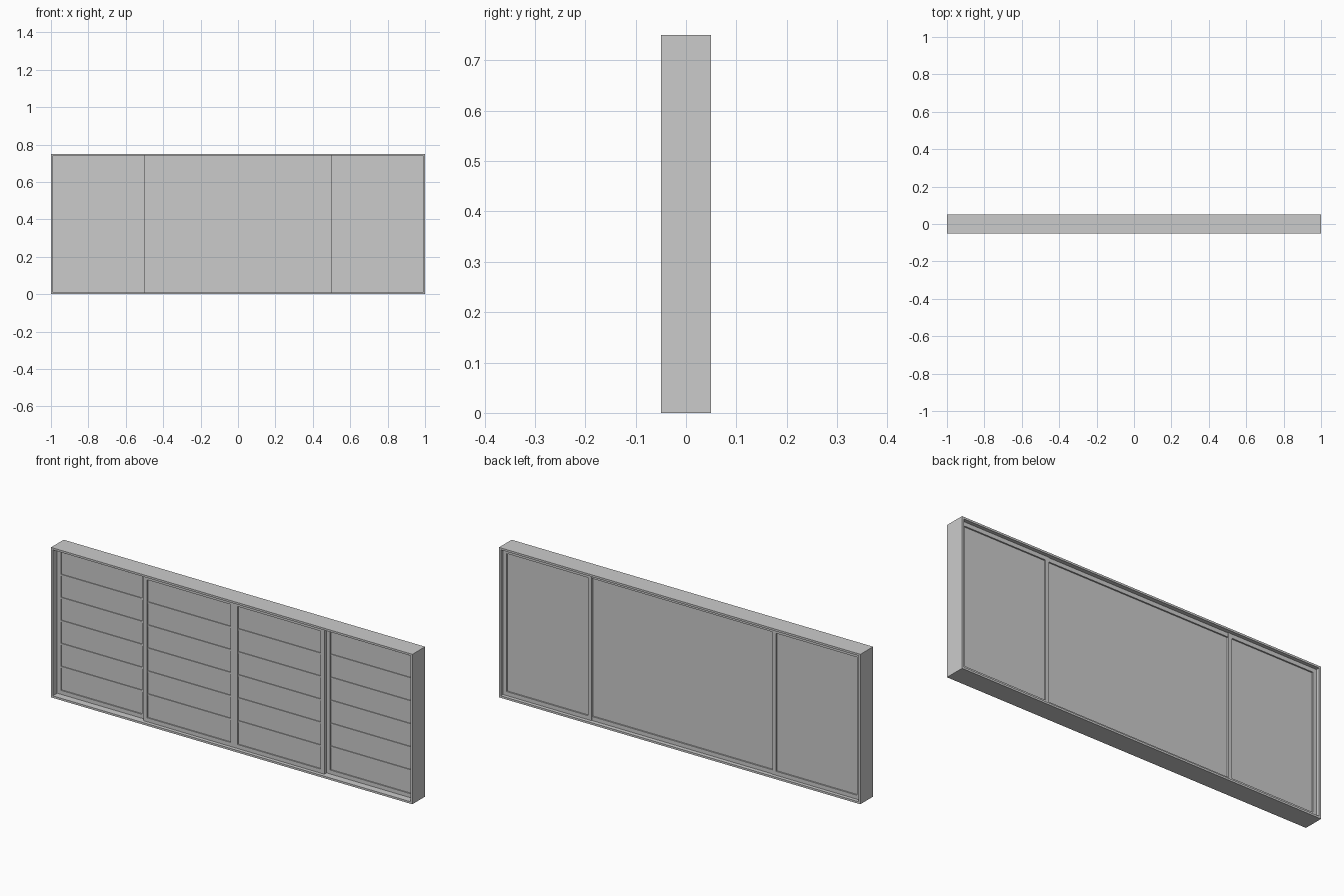
import bpy

if "Cube" in bpy.data.objects:
    bpy.data.objects.remove(bpy.data.objects["Cube"])

W, D, H = 2.0, 0.10, 0.75     # overall size
T = 0.01                      # outer frame thickness
S = 0.02                      # sash stile / rail width
FRONT_RECESS = 0.006          # sheet set back from sash front
BACK_RECESS = 0.007           # sheet set in from sash back


def join_boxes(name, boxes):
    """One object made of several boxes given as (x0, x1, y0, y1, z0, z1)."""
    verts, faces = [], []
    for x0, x1, y0, y1, z0, z1 in boxes:
        n = len(verts)
        verts += [(x, y, z) for z in (z0, z1) for x, y in
                  ((x0, y0), (x1, y0), (x1, y1), (x0, y1))]
        faces += [tuple(n + i for i in f) for f in
                  ((3, 2, 1, 0), (4, 5, 6, 7), (0, 1, 5, 4),
                   (1, 2, 6, 5), (2, 3, 7, 6), (3, 0, 4, 7))]
    me = bpy.data.meshes.new(name)
    me.from_pydata(verts, [], faces)
    ob = bpy.data.objects.new(name, me)
    bpy.context.collection.objects.link(ob)
    return ob


# Outer frame: two jambs, sill and head
hx, hy = W / 2, D / 2
join_boxes("outer_frame", [
    (-hx, -hx + T, -hy, hy, 0, H),
    (hx - T, hx, -hy, hy, 0, H),
    (-hx + T, hx - T, -hy, hy, 0, T),
    (-hx + T, hx - T, -hy, hy, H - T, H),
])


def sash(name, x0, x1, y0, y1, stile_set_in=0.0):
    """Sliding lattice screen; stile_set_in makes the stiles flush with the back sheet."""
    z0, z1 = T, H - T
    join_boxes(name + "_sash_frame", [
        (x0, x0 + S, y0, y1 - stile_set_in, z0 + S, z1 - S),
        (x1 - S, x1, y0, y1 - stile_set_in, z0 + S, z1 - S),
        (x0, x1, y0, y1, z0, z0 + S),
        (x0, x1, y0, y1, z1 - S, z1),
    ])
    # Backing sheet, recessed on both faces
    join_boxes(name + "_sheet", [(x0 + S, x1 - S, y0 + FRONT_RECESS,
                                  y1 - BACK_RECESS, z0 + S, z1 - S)])
    # Five thin horizontal lattice bars on the front
    rows = 6
    pitch = (z1 - z0 - 2 * S) / rows
    bars = []
    for i in range(1, rows):
        z = z0 + S + i * pitch
        bars.append((x0 + S, x1 - S, y0 + 0.002, y0 + FRONT_RECESS,
                     z - 0.004, z + 0.004))
    join_boxes(name + "_lattice_bars", bars)


# Middle pair stands forward, outer pair sits slightly behind
sash("outer_left", -hx + T, -0.5, -0.015, 0.032)
sash("inner_left", -0.5, 0.0, -0.032, 0.029, BACK_RECESS)
sash("inner_right", 0.0, 0.5, -0.032, 0.029, BACK_RECESS)
sash("outer_right", 0.5, hx - T, -0.015, 0.032)
